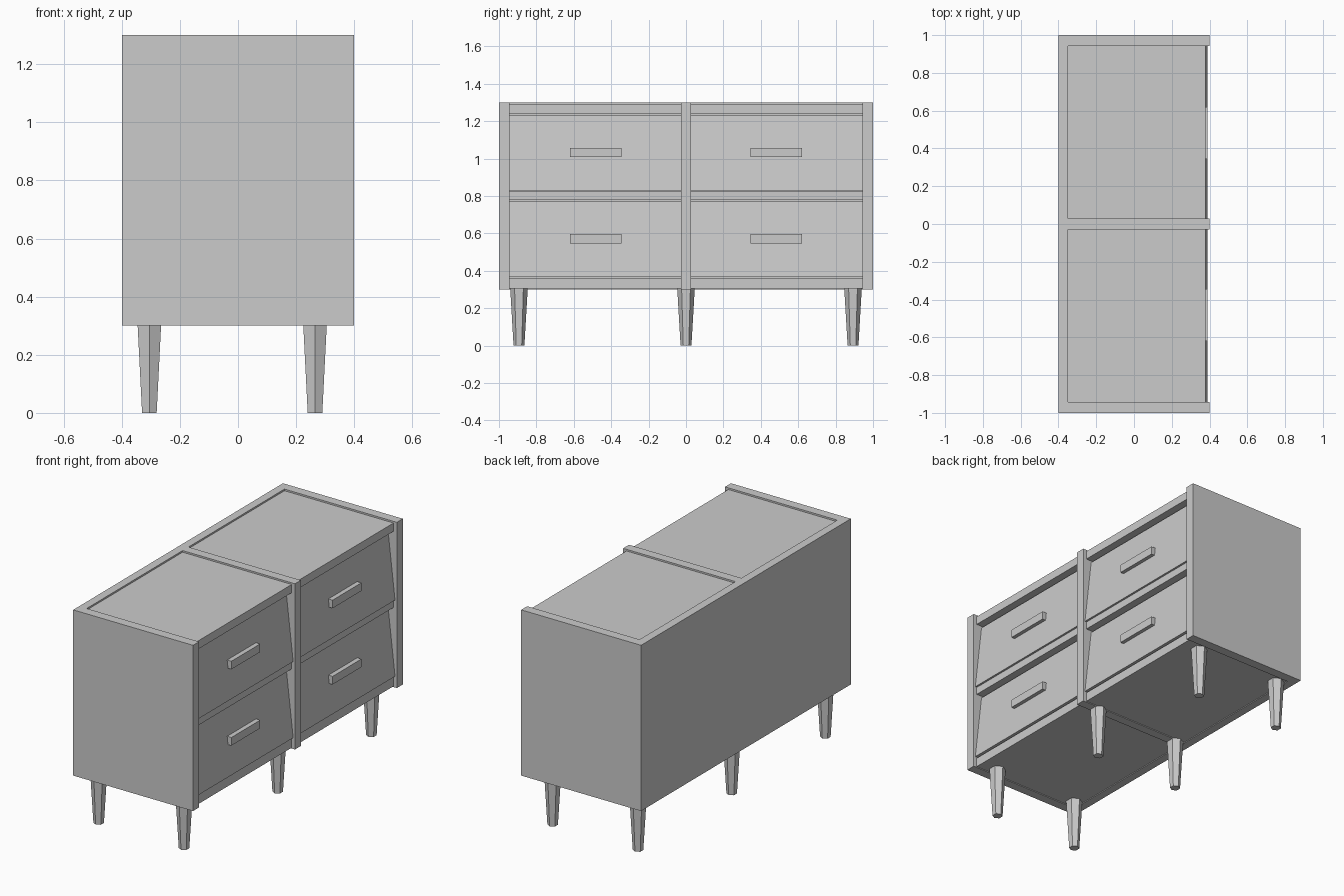
import bpy, bmesh, math

if "Cube" in bpy.data.objects:
    bpy.data.objects.remove(bpy.data.objects["Cube"])


def make(name, bm):
    bmesh.ops.recalc_face_normals(bm, faces=bm.faces[:])
    me = bpy.data.meshes.new(name)
    bm.to_mesh(me)
    bm.free()
    ob = bpy.data.objects.new(name, me)
    bpy.context.collection.objects.link(ob)
    return ob


def loft(name, rings):
    """Closed solid between two matching rings of points."""
    bm = bmesh.new()
    a, b = [[bm.verts.new(p) for p in ring] for ring in rings]
    n = len(a)
    for i in range(n):
        j = (i + 1) % n
        bm.faces.new((a[i], a[j], b[j], b[i]))
    bm.faces.new(a)
    bm.faces.new(b)
    return make(name, bm)


def prism(name, profile, y0, y1):
    """Extrude an x/z profile along y."""
    return loft(name, [[(x, y, z) for x, z in profile] for y in (y0, y1)])


def box(name, x0, x1, y0, y1, z0, z1):
    return prism(name, [(x0, z0), (x1, z0), (x1, z1), (x0, z1)], y0, y1)


# Upright panels and back
box("left_side_panel", -0.4, 0.4, -1, -0.943, 0.3, 1.3)
box("right_side_panel", -0.4, 0.4, 0.943, 1, 0.3, 1.3)
box("centre_divider", -0.35, 0.4, -0.028, 0.028, 0.3, 1.3)
box("back_panel", -0.4, -0.35, -0.943, 0.943, 0.3, 1.3)

for side, s in (("left", -1), ("right", 1)):
    y0, y1 = sorted((s * 0.028, s * 0.943))
    # Slightly recessed top, middle and bottom boards
    for part, z0, z1 in (("top", 1.24, 1.29), ("shelf", 0.78, 0.825), ("bottom", 0.305, 0.36)):
        box(f"{side}_{part}_board", -0.35, 0.378, y0, y1, z0, z1)
    # Tilted drawer fronts with bar handles
    for level, z in (("lower", 0.367), ("upper", 0.827)):
        prism(f"{side}_{level}_drawer_front",
              [(0.338, z), (0.388, z), (0.342, z + 0.403), (0.29, z + 0.403)], y0, y1)
        h0, h1 = sorted((s * 0.345, s * 0.62))
        box(f"{side}_{level}_handle", 0.345, 0.39, h0, h1, z + 0.18, z + 0.229)

# Tapered six-sided legs
for row, x in (("back", -0.305), ("front", 0.265)):
    for place, y in (("left", -0.893), ("middle", 0), ("right", 0.893)):
        rings = []
        for r, z in ((0.029, 0), (0.047, 0.308)):
            angles = [math.radians(90 + 60 * k) for k in range(6)]
            rings.append([(x + r * math.cos(t), y + r * math.sin(t), z) for t in angles])
        loft(f"{row}_{place}_leg", rings)
